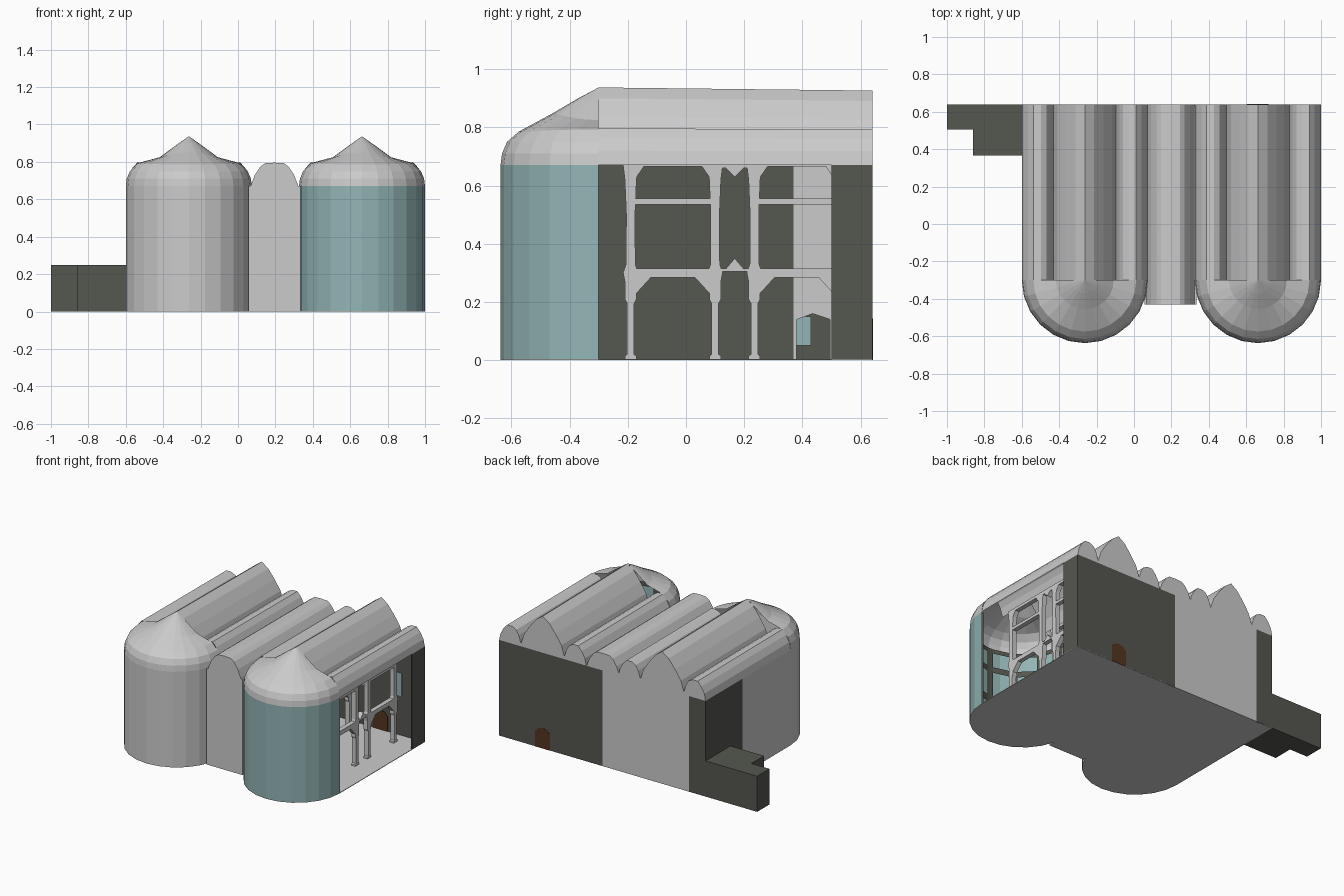
import bpy, bmesh, math

if "Cube" in bpy.data.objects:
    bpy.data.objects.remove(bpy.data.objects["Cube"])

def material(name, rgb):
    m = bpy.data.materials.new(name)
    m.diffuse_color = (*rgb, 1)
    m.use_nodes = True
    m.node_tree.nodes["Principled BSDF"].inputs["Base Color"].default_value = m.diffuse_color
    return m

DARK = material("dark_wall", (0.09, 0.095, 0.08))
TEAL = material("teal_glass", (0.29, 0.46, 0.46))
BROWN = material("brown_door", (0.09, 0.035, 0.015))
R, AY, H, BACK = 0.337, -0.30, 0.67, 0.64      # apse radius, apse centre y, wall height, back y
LEFT, RIGHT, MID = -0.263, 0.663, 0.195        # centres of the naves and the middle vault

def finish(name, bm, mat=None):
    bmesh.ops.remove_doubles(bm, verts=bm.verts, dist=1e-5)
    bmesh.ops.recalc_face_normals(bm, faces=bm.faces)
    me = bpy.data.meshes.new(name)
    bm.to_mesh(me)
    bm.free()
    ob = bpy.data.objects.new(name, me)
    bpy.context.collection.objects.link(ob)
    if mat:
        me.materials.append(mat)
    return ob

def prism(name, pts, axis, a, b, mat=None):
    """Extrude a 2D outline along an axis from a to b."""
    place = {"x": lambda p, t: (t, p[0], p[1]),
             "y": lambda p, t: (p[0], t, p[1]),
             "z": lambda p, t: (p[0], p[1], t)}[axis]
    bm = bmesh.new()
    lo = [bm.verts.new(place(p, a)) for p in pts]
    hi = [bm.verts.new(place(p, b)) for p in pts]
    bm.faces.new(lo)
    bm.faces.new(hi)
    for i in range(len(pts)):
        j = (i + 1) % len(pts)
        bm.faces.new((lo[i], lo[j], hi[j], hi[i]))
    return finish(name, bm, mat)

def box(name, x, y, z, mat=None):
    return prism(name, [(x[0], y[0]), (x[1], y[0]), (x[1], y[1]), (x[0], y[1])], "z", *z, mat)

def grid(name, rows, mat=None, caps=(), keep=lambda i, j: True):
    """Skin a list of equally long point rows; caps lists rows to fill."""
    bm = bmesh.new()
    vs = [[bm.verts.new(p) for p in row] for row in rows]
    for i in range(len(vs) - 1):
        for j in range(len(vs[0]) - 1):
            if keep(i, j):
                bm.faces.new((vs[i][j], vs[i][j + 1], vs[i + 1][j + 1], vs[i + 1][j]))
    for c in caps:
        bm.faces.new(vs[c])
    return finish(name, bm, mat)

ARC = [math.pi * (1 + k / 12) for k in range(13)]

def ring(cx, r, z, sag=0, angles=ARC):
    return [(cx + r * math.cos(t), AY + r * math.sin(t), z - sag * math.cos(t) ** 2) for t in angles]

def vault(name, cx, profile, y0, caps):
    """Scalloped roof run, falling slightly towards the back."""
    rows = [[(cx + x, y0, z) for x, z in profile],
            [(cx + x, BACK, H + (z - H) * 0.96) for x, z in profile]]
    grid(name, rows, caps=caps)

# Roof half profile: pointed main vault, valley, round aisle vault
half = [(0.05, 0.90), (0.10, 0.835), (0.145, 0.765), (0.168, 0.69), (0.185, 0.745), (0.205, 0.78),
        (0.235, 0.797), (0.275, 0.797), (0.303, 0.765), (0.327, 0.72), (R, H)]
roof = [(-x, z) for x, z in reversed(half)] + [(0, 0.937)] + half

# Naves: floor, roof, apse wall and apse dome
for side, cx, mat in (("left", LEFT, None), ("right", RIGHT, TEAL)):
    outline = [p[:2] for p in ring(cx, R, 0)] + [(cx + R, BACK), (cx - R, BACK)]
    prism(side + "_floor", outline, "z", 0, 0.004)
    vault(side + "_nave_roof", cx, roof, AY, (1,))
    grid(side + "_apse_wall", [ring(cx, R, 0), ring(cx, R, H)], mat)
    dome = [(R, H, 0), (0.332, 0.71, 0), (0.315, 0.75, 0), (0.275, 0.785, -0.008),
            (0.155, 0.85, 0.025), (0.07, 0.90, 0.012), (0, 0.937, 0)]
    grid(side + "_apse_dome", [ring(cx, *d) for d in dome])

# Middle vault between the naves
mid = [(0.05, 0.793), (0.075, 0.775), (0.105, 0.73), (0.128, H)]
vault("middle_roof", MID, [(-x, z) for x, z in reversed(mid)] + [(0, 0.796)] + mid, -0.43, (0, 1))
box("middle_front_wall", (0.055, 0.335), (-0.43, -0.30), (0, H))
box("middle_floor", (0.07, 0.33), (-0.30, BACK), (0, 0.004))

# Outer walls
T = 0.01
box("back_wall_right", (0.2, 1), (BACK - T, BACK), (0, H), DARK)
box("back_wall_middle", (-0.47, 0.2), (BACK - T, BACK), (0, H))
box("back_wall_left", (-0.6, -0.47), (BACK - T, BACK), (0, H), DARK)
box("left_wall_front", (-0.6, -0.6 + T), (AY, 0.23), (0, H))
box("left_wall_back", (-0.6, -0.6 + T), (0.23, BACK), (0, H), DARK)
box("right_wall_back", (1 - T, 1), (0.5, BACK), (0, H), DARK)

# Inner wall of the right nave with a pointed doorway panel
box("inner_wall_front", (0.326, 0.336), (AY, 0.37), (0, H), DARK)
box("inner_wall_back", (0.326, 0.336), (0.5, BACK), (0, H), DARK)
prism("doorway_panel", [(0.37, 0), (0.38, 0), (0.38, 0.14), (0.435, 0.16), (0.495, 0.14),
                        (0.495, 0), (0.5, 0), (0.5, H), (0.37, H)], "x", 0.326, 0.336)
box("small_window", (-0.588, -0.58), (0.38, 0.43), (0.05, 0.15), TEAL)

# Low L-shaped annex
prism("annex", [(-1, 0.505), (-0.86, 0.505), (-0.86, 0.365), (-0.6, 0.365), (-0.6, BACK), (-1, BACK)],
      "z", 0, 0.25, DARK)

# Back door and inside windows
prism("back_door", [(0.605, 0), (0.72, 0), (0.72, 0.11), (0.695, 0.135), (0.663, 0.143),
                    (0.63, 0.135), (0.605, 0.11)], "y", BACK - T - 0.004, BACK + 0.002, BROWN)
for x in (0.53, 0.79):
    box("inside_window", (x - 0.04, x + 0.04), (BACK - T - 0.004, BACK - T), (0.28, 0.44), TEAL)

# Dark window frames inside the glazed apse
angles = [math.pi + math.radians(30 * k + d) for k in range(6) for d in (0, 4, 26)] + [2 * math.pi]
levels = (0.004, 0.08, 0.28, 0.33, 0.50, 0.54, 0.64, H)
grid("apse_window_frames", [ring(RIGHT, 0.322, z, 0, angles) for z in levels], DARK,
     keep=lambda i, j: not (i % 2 and j % 3 == 1))

# Arcades on both sides of the right nave
pier = [(0.02, 0), (0.02, 0.015), (0.012, 0.02), (0.012, 0.195), (0.02, 0.21), (0.02, 0.27), (0.026, 0.30),
        (0.016, 0.33), (0.015, 0.50), (0.02, 0.62), (0.028, 0.685)]
piers = (-0.19, 0.10, 0.235, 0.525)
for sx in (-1, 1):
    x0, x1 = RIGHT + sx * 0.175 - 0.016, RIGHT + sx * 0.175 + 0.016
    for y in piers:
        prism("pier", [(y + w, z) for w, z in pier] + [(y - w, z) for w, z in reversed(pier)], "x", x0, x1)
    for a, b in ((piers[0], piers[1]), (piers[2], piers[3])):
        prism("gallery_beam", [(a, 0.21), (a + 0.02, 0.23), (a + 0.07, 0.285), (b - 0.07, 0.285),
                               (b - 0.02, 0.23), (b, 0.21), (b, 0.315), (a, 0.315)], "x", x0, x1)
        prism("upper_beam", [(a, 0.535), (b, 0.535), (b, 0.555), (a, 0.555)], "x", x0, x1)
        prism("top_beam", [(a, 0.60), (a + 0.045, 0.665), (b - 0.045, 0.665), (b, 0.60), (b, 0.685),
                           (a, 0.685)], "x", x0, x1)
    a, b = piers[1], piers[2]
    m = (a + b) / 2
    prism("narrow_beam", [(a, 0.305), (b, 0.305), (b, 0.315), (m + 0.03, 0.315), (m, 0.35),
                          (m - 0.03, 0.315), (a, 0.315)], "x", x0, x1)
    prism("narrow_top", [(a, 0.66), (m - 0.03, 0.66), (m, 0.63), (m + 0.03, 0.66), (b, 0.66),
                         (b, 0.685), (a, 0.685)], "x", x0, x1)
